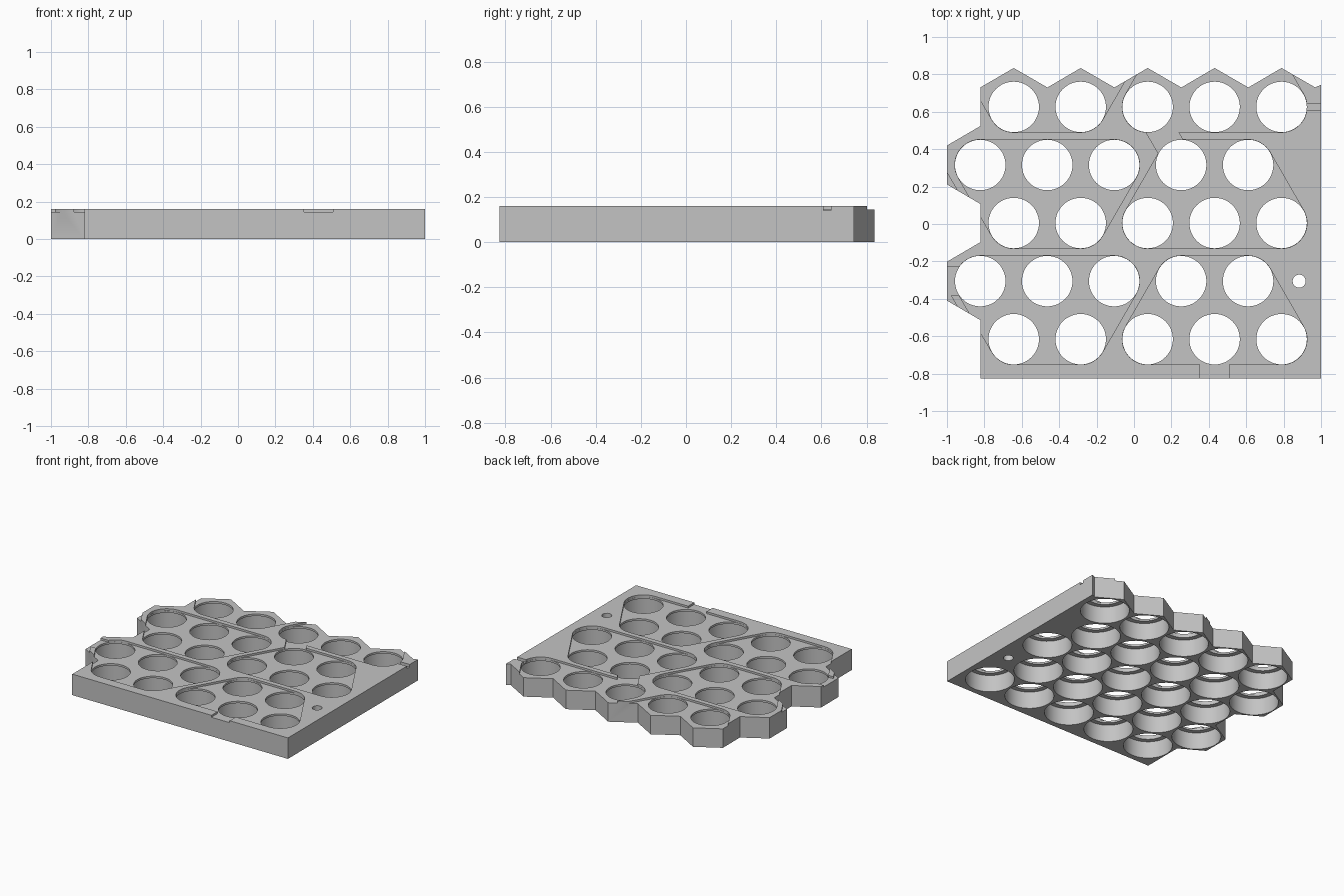
import bpy, bmesh, math
from mathutils import Vector
from mathutils.geometry import convex_hull_2d

cube = bpy.data.objects.get("Cube")
if cube:
    bpy.data.objects.remove(cube, do_unlink=True)

HEIGHT, FLOOR, LEDGE = 0.16, 0.145, 0.13
PITCH, ROW = 0.358, 0.3105
HOLE_R, BORE_R = 0.135, 0.17
APOTHEM, SIDE = 0.18, 0.104
SEGMENTS = 48
FRONT_Y = -0.826
ROWS = [-0.616 + ROW * r for r in range(5)]


def cell(i, r):
    """Centre of cell i in row r of the staggered grid."""
    return Vector((-0.643 + PITCH * (i - 0.5 * (r % 2)), -0.616 + ROW * r))


def prism(bm, points, z0, z1):
    bottom = [bm.verts.new((p[0], p[1], z0)) for p in points]
    top = [bm.verts.new((p[0], p[1], z1)) for p in points]
    bm.faces.new(bottom[::-1])
    bm.faces.new(top)
    n = len(points)
    for k in range(n):
        j = (k + 1) % n
        bm.faces.new((bottom[k], bottom[j], top[j], top[k]))


def circle(c, r, n=SEGMENTS):
    return [Vector((c[0] + r * math.cos(math.tau * k / n),
                    c[1] + r * math.sin(math.tau * k / n))) for k in range(n)]


def channel(bm, a, b, width, floor):
    """Straight slot from a to b, open at the top."""
    a, b = Vector(a), Vector(b)
    d = (b - a).normalized()
    side = Vector((-d.y, d.x)) * width / 2
    prism(bm, [a - side, b - side, b + side, a + side], floor, 0.3)


def stepped_bore(bm, c):
    """Wide bore from below, ending in a ledge with a narrower opening."""
    levels = [(BORE_R, -0.1), (BORE_R, LEDGE), (HOLE_R, LEDGE), (HOLE_R, 0.35)]
    rings = [[bm.verts.new((p.x, p.y, z)) for p in circle(c, r)] for r, z in levels]
    bm.faces.new(rings[0][::-1])
    bm.faces.new(rings[-1])
    for low, high in zip(rings, rings[1:]):
        for k in range(SEGMENTS):
            j = (k + 1) % SEGMENTS
            bm.faces.new((low[k], low[j], high[j], high[k]))


def make_object(name, bm):
    bmesh.ops.recalc_face_normals(bm, faces=bm.faces)
    mesh = bpy.data.meshes.new(name)
    bm.to_mesh(mesh)
    bm.free()
    obj = bpy.data.objects.new(name, mesh)
    bpy.context.collection.objects.link(obj)
    return obj


# Plate outline: straight front and right, hexagon edges at back and left
outline = [(-0.822, FRONT_Y), (1, FRONT_Y), (1, 0.745)]
for i in reversed(range(5)):
    c = cell(i, 4)
    outline += [(c.x + APOTHEM, c.y + SIDE), (c.x, c.y + 2 * SIDE)]
outline.append((-0.822, ROWS[4] + SIDE))
for r in (3, 1):
    y = ROWS[r]
    outline += [(-0.822, y + 2 * SIDE), (-1, y + SIDE),
                (-1, y - SIDE), (-0.822, y - 2 * SIDE)]
bm = bmesh.new()
prism(bm, outline, 0, HEIGHT)
plate = make_object("cell_holder_plate", bm)

# Shallow strip recesses: rounded hulls around groups of cells
recesses = bmesh.new()
groups = [((-2, -1), (-2, -1)), ((0, 1), (0, 1, 2)), ((2, 3, 4), (3, 4))]
for r in (0, 2, 4):
    for lower, upper in groups:
        centres = [cell(i, r) for i in lower] + [cell(i, r + 1) for i in upper]
        pts = [p for c in centres for p in circle(c, HOLE_R + 0.001)]
        prism(recesses, [pts[k] for k in convex_hull_2d(pts)], FLOOR, 0.3)

# Wider slots that link or lead out of the recesses
slots = bmesh.new()
channel(slots, cell(3, 0), (cell(3, 0).x, -1), 0.155, FLOOR)
channel(slots, cell(0, 1), (-1.2, ROWS[1]), 0.152, FLOOR)
channel(slots, cell(2, 4), cell(3, 3), 0.15, FLOOR)
channel(slots, cell(4, 4), (1.2, ROWS[4]), 0.034, 0.14)

# Cell bores and the small screw hole
bores = bmesh.new()
for r in range(5):
    for i in range(5):
        stepped_bore(bores, cell(i, r))
prism(bores, circle((0.883, ROWS[1]), 0.035, 24), -0.1, 0.3)

# Cut everything into the plate
bpy.context.view_layer.objects.active = plate
for name, bm in (("recess_cutter", recesses), ("slot_cutter", slots),
                 ("bore_cutter", bores)):
    cutter = make_object(name, bm)
    cutter.hide_render = True
    mod = plate.modifiers.new(name, 'BOOLEAN')
    mod.operation = 'DIFFERENCE'
    mod.solver = 'EXACT'
    mod.object = cutter
    bpy.ops.object.modifier_apply(modifier=mod.name)
    bpy.data.objects.remove(cutter, do_unlink=True)

# Colour and shading
grey = bpy.data.materials.new("grey_plastic")
grey.use_nodes = True
colour = (0.55, 0.55, 0.55, 1)
grey.diffuse_color = colour
grey.node_tree.nodes["Principled BSDF"].inputs["Base Color"].default_value = colour
plate.data.materials.clear()
plate.data.materials.append(grey)
for face in plate.data.polygons:
    face.material_index = 0
bpy.ops.object.select_all(action='DESELECT')
plate.select_set(True)
bpy.ops.object.shade_smooth_by_angle(angle=math.radians(30))
